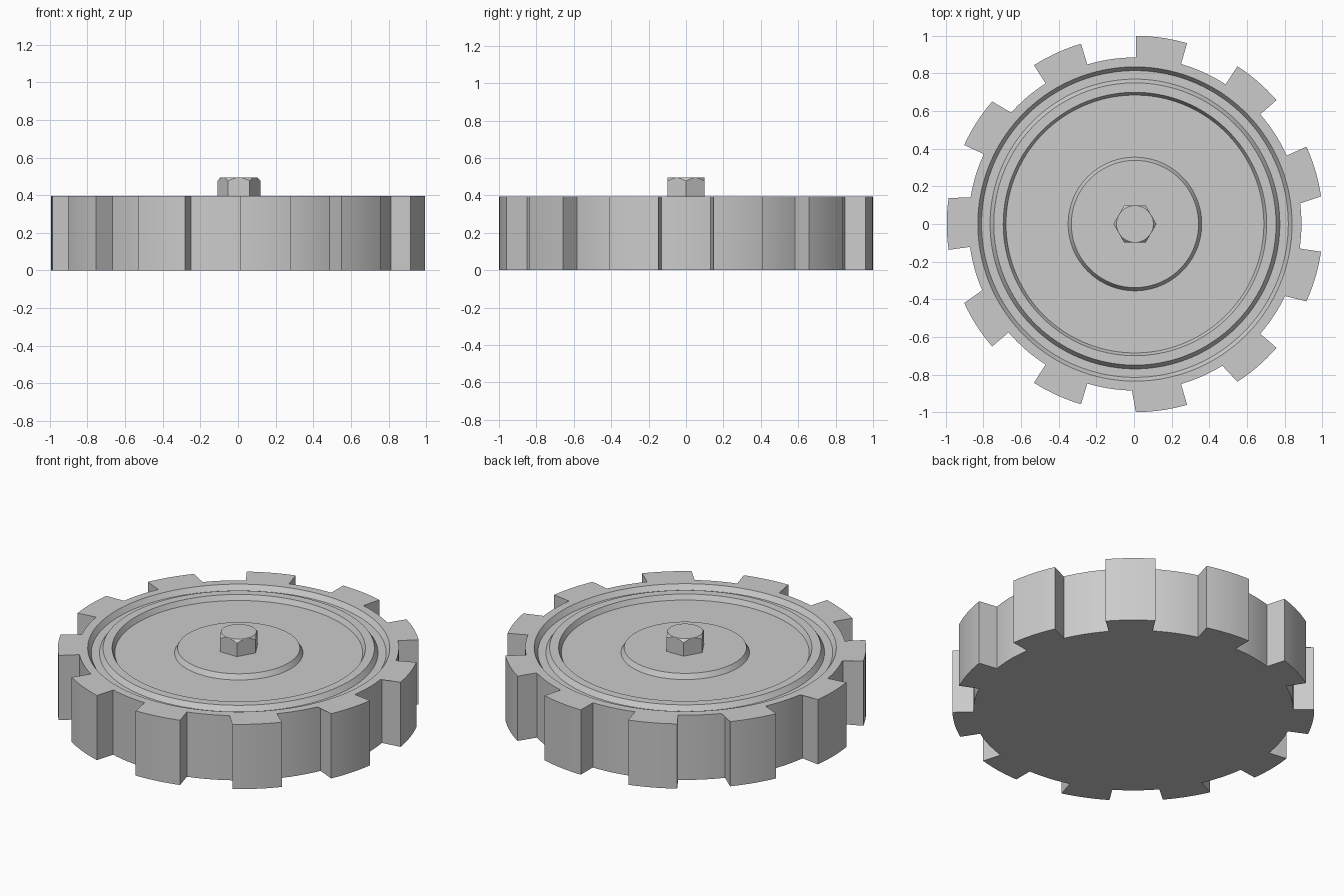
import bpy, bmesh
from math import pi, radians, sin, cos

if "Cube" in bpy.data.objects:
    bpy.data.objects.remove(bpy.data.objects["Cube"])

TEETH, STEPS = 11, 8          # teeth, points per tooth tip / per valley
R_TIP, R_ROOT, HALF = 1.0, 0.885, radians(7.9)
TOP, DEPTH = 0.395, 0.03
SHIFT_X = 0.005               # odd tooth count: centres the bounding box


def ring(bm, pts):
    return [bm.verts.new(p) for p in pts]


def bridge(bm, a, b):
    n = len(a)
    for i in range(n):
        j = (i + 1) % n
        bm.faces.new((a[i], a[j], b[j], b[i]))


def finish(bm, name):
    bmesh.ops.recalc_face_normals(bm, faces=bm.faces)
    mesh = bpy.data.meshes.new(name)
    bm.to_mesh(mesh)
    bm.free()
    ob = bpy.data.objects.new(name, mesh)
    bpy.context.collection.objects.link(ob)
    ob.location.x = SHIFT_X
    bpy.ops.object.select_all(action='DESELECT')
    ob.select_set(True)
    bpy.context.view_layer.objects.active = ob
    bpy.ops.object.shade_smooth_by_angle(angle=radians(25))
    return ob


# Toothed outline: arc tip then arc valley, with radial flanks
pitch = 2 * pi / TEETH
outline, corners = [], set()
for t in range(TEETH):
    mid = pi + t * pitch
    for r, start, span in ((R_TIP, mid - HALF, 2 * HALF),
                           (R_ROOT, mid + HALF, pitch - 2 * HALF)):
        for k in range(STEPS):
            if k in (0, STEPS - 1):
                corners.add(len(outline))
            a = start + span * k / (STEPS - 1)
            outline.append((r * cos(a), r * sin(a)))
N = len(outline)
first = pi - HALF

# Gear body: outer wall, then concentric groove, recess and hub boss on top
bm = bmesh.new()
low = ring(bm, [(x, y, 0) for x, y in outline])
high = ring(bm, [(x, y, TOP) for x, y in outline])
bm.faces.new(low)
bridge(bm, low, high)
profile = [(0.835, TOP), (0.815, TOP - DEPTH), (0.77, TOP - DEPTH), (0.75, TOP),
           (0.70, TOP), (0.685, TOP - DEPTH), (0.355, TOP - DEPTH), (0.338, TOP)]
prev = high
for r, z in profile:
    angles = [first + 2 * pi * i / N for i in range(N)]
    cur = ring(bm, [(r * cos(a), r * sin(a), z) for a in angles])
    bridge(bm, prev, cur)
    prev = cur
bm.faces.new(prev)

# Small chamfer along the rims and the tooth corners
edges = []
for i in range(N):
    j = (i + 1) % N
    edges += [bm.edges.get((low[i], low[j])), bm.edges.get((high[i], high[j]))]
    if i in corners:
        edges.append(bm.edges.get((low[i], high[i])))
bmesh.ops.bevel(bm, geom=edges, offset=0.009, offset_type='OFFSET', segments=1,
                profile=0.5, affect='EDGES', clamp_overlap=True)
finish(bm, "gear_wheel")

# Hex bolt head with a conical chamfer cutting arcs into its flats
bm = bmesh.new()
APO, HEAD_TOP, M = 0.099, 0.495, 48
hexa, circle = [], []
for i in range(M):
    a = 2 * pi * i / M
    off = a % (pi / 3) - pi / 6
    r = APO / cos(off)
    hexa.append((r * cos(a), r * sin(a), HEAD_TOP - 1.1 * (r - APO) - 0.002))
    circle.append(((APO - 0.001) * cos(a), (APO - 0.001) * sin(a), HEAD_TOP))
base = ring(bm, [(x, y, TOP - 0.01) for x, y, z in hexa])
arc = ring(bm, hexa)
cap = ring(bm, circle)
bm.faces.new(base)
bridge(bm, base, arc)
bridge(bm, arc, cap)
bm.faces.new(cap)
finish(bm, "hex_bolt_head")
